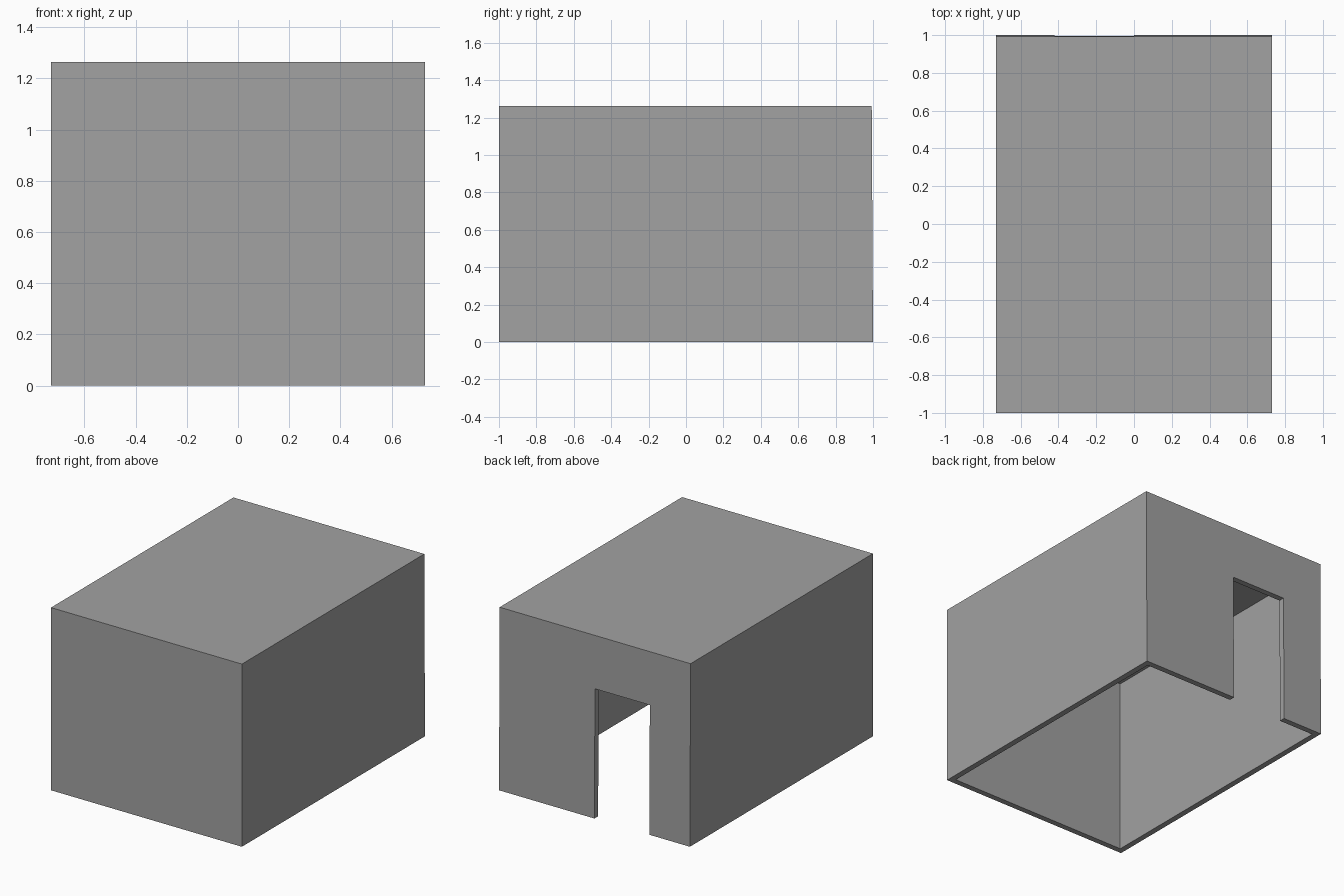
import bpy

# Remove the default cube
default = bpy.data.objects.get("Cube")
if default:
    bpy.data.objects.remove(default, do_unlink=True)

HALF_X, HALF_Y, HEIGHT = 0.73, 1.0, 1.263
WALL = 0.04
LEAN = 0.007          # the back wall leans slightly inwards at the top
DOOR_LEFT, DOOR_RIGHT, DOOR_TOP = 0.0, -0.42, 0.895

grey = bpy.data.materials.new("plain grey")
grey.use_nodes = True
colour = (0.36, 0.36, 0.36, 1)
grey.diffuse_color = colour
grey.node_tree.nodes["Principled BSDF"].inputs["Base Color"].default_value = colour


def box(name, low, high, lean=0):
    """Box between two corners, its upper back edge moved forward by lean."""
    bpy.ops.mesh.primitive_cube_add(size=2)
    obj = bpy.context.object
    obj.name = name
    for v in obj.data.vertices:
        upper_back = v.co.y > 0 and v.co.z > 0
        v.co = [hi if c > 0 else lo for c, lo, hi in zip(v.co, low, high)]
        if upper_back:
            v.co.y -= lean
    obj.data.materials.append(grey)
    return obj


def cut(target, cutter):
    """Subtract the cutter and discard it."""
    cutter.hide_render = True
    bpy.context.view_layer.objects.active = target
    mod = target.modifiers.new("cut", 'BOOLEAN')
    mod.operation = 'DIFFERENCE'
    mod.solver = 'EXACT'
    mod.object = cutter
    bpy.ops.object.modifier_apply(modifier=mod.name)
    bpy.data.objects.remove(cutter, do_unlink=True)


# Outer walls and roof
shell = box("building_shell", (-HALF_X, -HALF_Y, 0), (HALF_X, HALF_Y, HEIGHT), LEAN)

# Hollow interior, open at the floor
cut(shell, box("interior_cutter",
               (-HALF_X + WALL, -HALF_Y + WALL, -WALL),
               (HALF_X - WALL, HALF_Y - WALL, HEIGHT - WALL), LEAN))

# Doorway through the back wall
cut(shell, box("doorway_cutter",
               (DOOR_RIGHT, HALF_Y - 4 * WALL, -WALL),
               (DOOR_LEFT, HALF_Y + WALL, DOOR_TOP)))
